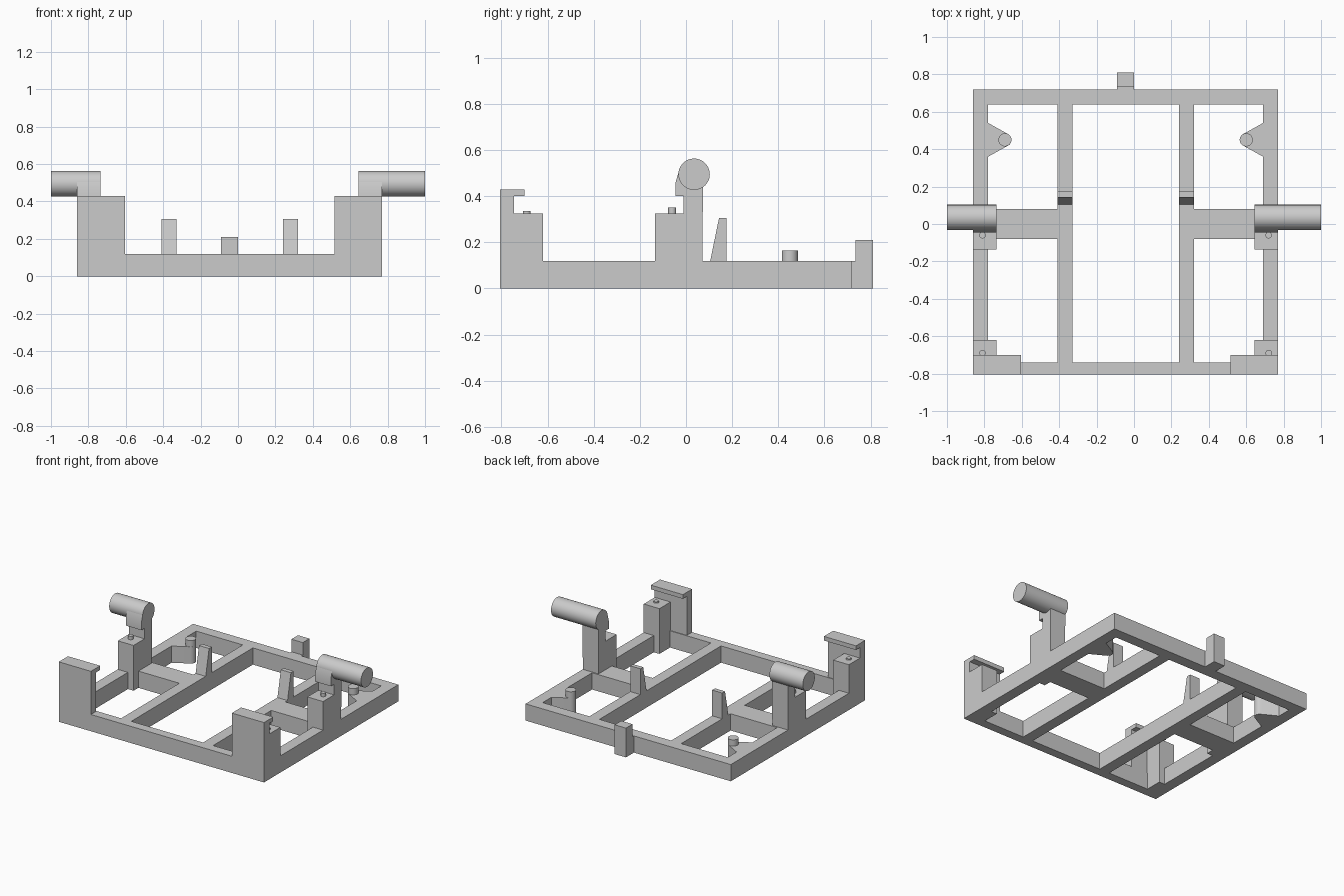
import bpy
import bmesh
import math
from mathutils import Vector

cube = bpy.data.objects.get("Cube")
if cube:
    bpy.data.objects.remove(cube, do_unlink=True)

grey = bpy.data.materials.new("plain grey")
grey.use_nodes = True
colour = (0.6, 0.6, 0.6, 1)
grey.diffuse_color = colour
grey.node_tree.nodes["Principled BSDF"].inputs["Base Color"].default_value = colour

MID = -0.045       # symmetry plane
HALF = 0.815       # half width of the frame
BAR = 0.12         # frame height


def extrude(name, points, depth):
    """Prism made from a closed outline swept along a vector."""
    bm = bmesh.new()
    face = bm.faces.new([bm.verts.new(p) for p in points])
    new = bmesh.ops.extrude_face_region(bm, geom=[face])["geom"]
    verts = [v for v in new if isinstance(v, bmesh.types.BMVert)]
    bmesh.ops.translate(bm, verts=verts, vec=Vector(depth))
    bmesh.ops.recalc_face_normals(bm, faces=bm.faces)
    mesh = bpy.data.meshes.new(name)
    bm.to_mesh(mesh)
    bm.free()
    mesh.materials.append(grey)
    obj = bpy.data.objects.new(name, mesh)
    bpy.context.collection.objects.link(obj)
    return obj


def plan(name, outline, z0, z1):
    return extrude(name, [(x, y, z0) for x, y in outline], (0, 0, z1 - z0))


def side_profile(name, outline, x0, x1):
    return extrude(name, [(x0, y, z) for y, z in outline], (x1 - x0, 0, 0))


def box(name, x0, x1, y0, y1, z0, z1):
    return plan(name, [(x0, y0), (x1, y0), (x1, y1), (x0, y1)], z0, z1)


def arc(cx, cy, r, start, end, n):
    steps = [math.radians(start + (end - start) * i / n) for i in range(n + 1)]
    return [(cx + r * math.cos(a), cy + r * math.sin(a)) for a in steps]


def smooth(obj):
    bpy.ops.object.select_all(action="DESELECT")
    obj.select_set(True)
    bpy.context.view_layer.objects.active = obj
    bpy.ops.object.shade_smooth_by_angle(angle=math.radians(30))


def pin(name, x, y, r, z0, z1):
    smooth(plan(name, arc(x, y, r, 0, 360, 32)[:-1], z0, z1))


# Front and back rails of the frame
box("front_rail", MID - HALF, MID + HALF, -0.805, -0.74, 0, BAR)
box("back_rail", MID - HALF, MID + HALF, 0.64, 0.72, 0, BAR)

# Stepped tab behind the back rail
side_profile("back_tab", [(0.72, 0), (0.81, 0), (0.81, 0.21), (0.735, 0.21),
                          (0.735, BAR), (0.72, BAR)], MID - 0.045, MID + 0.045)

for side, s in (("left", 1), ("right", -1)):
    def at(d):
        return MID + s * d

    outer, inner, block = at(HALF), at(0.735), at(0.69)

    # Lengthwise and crosswise rails
    box(side + "_outer_rail", inner, outer, -0.74, 0.64, 0, BAR)
    box(side + "_inner_rail", at(0.285), at(0.365), -0.74, 0.64, 0, BAR)
    box(side + "_cross_rail", at(0.365), inner, -0.08, 0.08, 0, BAR)

    # Front corner post with its overhanging lip and stepped block
    side_profile(side + "_front_post",
                 [(-0.805, 0), (-0.745, 0), (-0.745, 0.4), (-0.7, 0.4),
                  (-0.7, 0.43), (-0.805, 0.43)], at(0.56), outer)
    box(side + "_front_block", block, outer, -0.745, -0.62, 0, 0.325)
    pin(side + "_front_pin", at(0.765), -0.69, 0.017, 0.325, 0.335)

    # Middle tower: block, upright with a rounded hooked head, and shaft
    box(side + "_middle_block", block, outer, -0.135, -0.01, 0, 0.325)
    pin(side + "_middle_pin", at(0.765), -0.06, 0.017, 0.325, 0.35)
    head = arc(0.035, 0.495, 0.067, -55, 165, 24)
    smooth(side_profile(side + "_upright",
                        [(-0.01, 0), (0.07, 0)] + head +
                        [(-0.045, 0.46), (-0.045, 0.4), (-0.01, 0.4)],
                        block, outer))
    smooth(side_profile(side + "_shaft", arc(0.035, 0.495, 0.068, 0, 360, 48)[:-1],
                        block, at(1 + s * 0.045)))

    # Sloped fin on the inner rail
    side_profile(side + "_fin", [(0.105, BAR), (0.175, BAR), (0.175, 0.305),
                                 (0.143, 0.305)], at(0.285), at(0.365))

    # Gusset with a rounded tip and a standing pin
    tip = [(at(d), y) for d, y in arc(0.645, 0.45, 0.035, 120, 240, 12)]
    smooth(plan(side + "_gusset", [(inner, 0.54)] + tip + [(inner, 0.36)], 0, BAR))
    pin(side + "_gusset_pin", at(0.645), 0.45, 0.035, BAR, 0.165)
